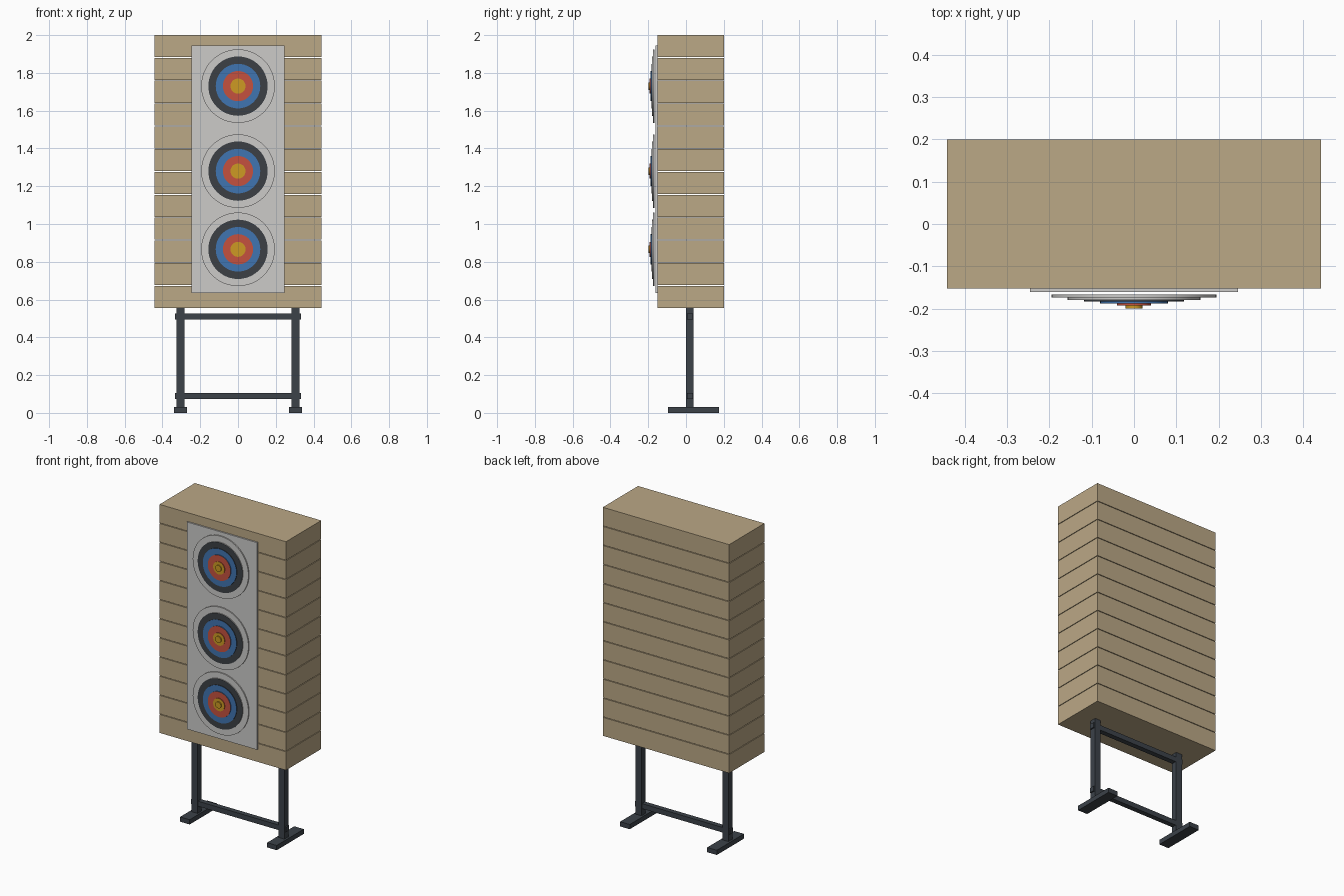
import bpy, bmesh, math

if "Cube" in bpy.data.objects:
    bpy.data.objects.remove(bpy.data.objects["Cube"])


def material(name, rgb):
    """Flat material from 0-255 sRGB values."""
    m = bpy.data.materials.new(name)
    lin = [((c / 255 + 0.055) / 1.055) ** 2.4 for c in rgb]
    m.diffuse_color = (*lin, 1)
    m.use_nodes = True
    m.node_tree.nodes["Principled BSDF"].inputs["Base Color"].default_value = m.diffuse_color
    return m


STRAW = material("straw_tan", (187, 168, 134))
PAPER = material("paper_white", (204, 203, 201))
BLACK = material("ring_black", (60, 64, 69))
BLUE = material("ring_blue", (64, 117, 177))
RED = material("ring_red", (197, 81, 62))
GOLD = material("ring_gold", (205, 154, 36))
STEEL = material("frame_grey", (60, 66, 73))


def finish(name, bm, mats):
    bmesh.ops.recalc_face_normals(bm, faces=bm.faces)
    me = bpy.data.meshes.new(name)
    bm.to_mesh(me)
    bm.free()
    for m in mats:
        me.materials.append(m)
    ob = bpy.data.objects.new(name, me)
    bpy.context.collection.objects.link(ob)
    return ob


def box(name, x, y, z, mat):
    """Box from (min, max) ranges."""
    bm = bmesh.new()
    bmesh.ops.create_cube(bm, size=1)
    for v in bm.verts:
        v.co = [r[0] if c < 0 else r[1] for c, r in zip(v.co, (x, y, z))]
    return finish(name, bm, [mat])


# Layered foam butt with thin gaps between the layers
LAYERS, BOTTOM, TOP, GAP = 12, 0.555, 2.0, 0.004
pitch = (TOP - BOTTOM + GAP) / LAYERS
for i in range(LAYERS):
    z = BOTTOM + i * pitch
    box(f"butt_layer_{i + 1}", (-0.442, 0.442), (-0.152, 0.2), (z, z + pitch - GAP), STRAW)

# Paper backing sheet
box("paper_sheet", (-0.245, 0.245), (-0.161, -0.152), (0.635, 1.945), PAPER)

# Stepped target faces: (radius, front y, colour index); each riser takes the outer ring's colour
RINGS = [(0.195, -0.174, 0), (0.157, -0.179, 1), (0.118, -0.183, 2),
         (0.080, -0.188, 3), (0.040, -0.192, 4), (0.020, -0.199, 4)]
SIDES = 48


def target(name, zc):
    bm = bmesh.new()

    def loop(r, y):
        return [bm.verts.new((r * math.cos(a), y, zc + r * math.sin(a)))
                for a in (2 * math.pi * k / SIDES for k in range(SIDES))]

    def bridge(a, b, mat):
        for k in range(SIDES):
            n = (k + 1) % SIDES
            bm.faces.new((a[k], a[n], b[n], b[k])).material_index = mat

    prev = loop(RINGS[0][0], -0.167)
    bm.faces.new(prev).material_index = 0
    outer = 0
    for i, (r, y, col) in enumerate(RINGS):
        rim = loop(r, y)
        bridge(prev, rim, outer)
        if i + 1 < len(RINGS):
            prev = loop(RINGS[i + 1][0], y)
            bridge(rim, prev, col)
        else:
            bm.faces.new(rim).material_index = col
        outer = col
    ob = finish(name, bm, [PAPER, BLACK, BLUE, RED, GOLD])
    bpy.context.view_layer.objects.active = ob
    ob.select_set(True)
    bpy.ops.object.shade_smooth_by_angle(angle=math.radians(30))
    ob.select_set(False)


for label, zc in (("lower", 0.866), ("middle", 1.28), ("upper", 1.73)):
    target(f"{label}_target", zc)

# Stand: posts and feet on both sides
for side, s in (("left", -1), ("right", 1)):
    def span(a, b):
        return tuple(sorted((s * a, s * b)))
    box(f"{side}_post", span(0.283, 0.325), (0.0, 0.04), (0.03, 0.555), STEEL)
    box(f"{side}_foot", span(0.271, 0.338), (-0.096, 0.175), (0.0, 0.03), STEEL)

# Cross bars
for label, z in (("lower", (0.074, 0.106)), ("upper", (0.495, 0.527))):
    box(f"{label}_cross_bar", (-0.333, 0.333), (0.004, 0.036), z, STEEL)
